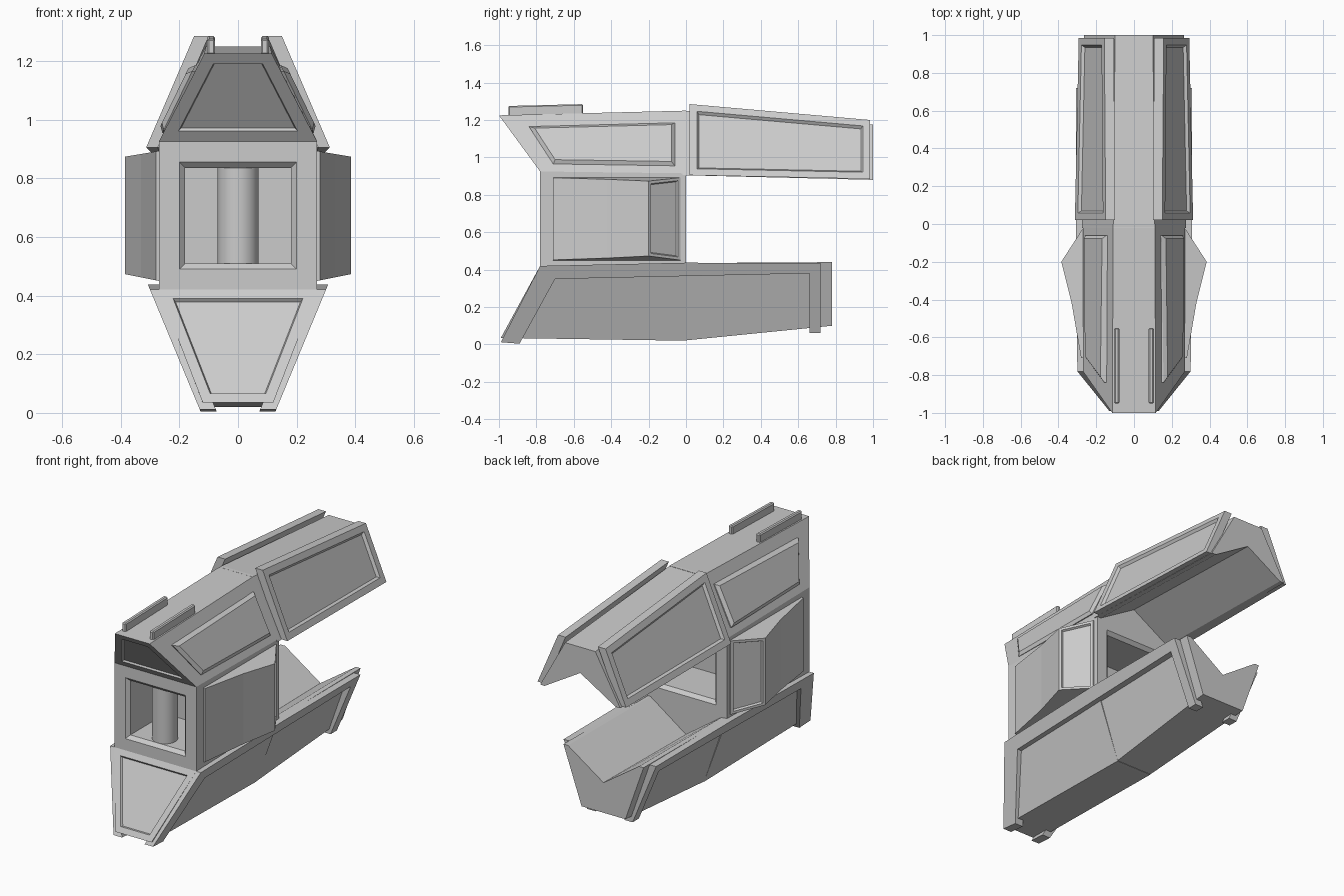
import bpy, bmesh

if "Cube" in bpy.data.objects:
    bpy.data.objects.remove(bpy.data.objects["Cube"])


def loft(name, loops, insets=None, mirror=False, bevel=0):
    """Skin matching loops. Faces: 0/1 are the end caps, then sides loop by loop."""
    bm = bmesh.new()
    rings = [[bm.verts.new(p) for p in loop] for loop in loops]
    n = len(rings[0])
    faces = [bm.faces.new(rings[0]), bm.faces.new(rings[-1])]
    for a, b in zip(rings, rings[1:]):
        for i in range(n):
            j = (i + 1) % n
            faces.append(bm.faces.new((a[i], a[j], b[j], b[i])))
    bmesh.ops.recalc_face_normals(bm, faces=bm.faces)
    for idx, steps in (insets or {}).items():
        for thick, depth in steps:
            faces[idx].normal_update()
            bmesh.ops.inset_individual(bm, faces=[faces[idx]], thickness=thick,
                                       depth=depth, use_even_offset=True)
    me = bpy.data.meshes.new(name)
    bm.to_mesh(me)
    bm.free()
    ob = bpy.data.objects.new(name, me)
    bpy.context.collection.objects.link(ob)
    if bevel:
        m = ob.modifiers.new("Bevel", 'BEVEL')
        m.width, m.segments = bevel, 1
    if mirror:
        ob.modifiers.new("Mirror", 'MIRROR')
    return ob


def side_slab(name, outline, xf, t, steps=()):
    """Plate on both flanks: (y, z) outline, outer surface x = xf(y, z), thickness t."""
    inner = [(xf(y, z) - t, y, z) for y, z in outline]
    outer = [(xf(y, z), y, z) for y, z in outline]
    return loft(name, [inner, outer], {1: steps} if steps else None, mirror=True)


def level(w_front, w_back, y_front, z_front, z_back):
    return [(-w_front, y_front, z_front), (w_front, y_front, z_front),
            (w_back, 0, z_back), (-w_back, 0, z_back)]


# Main body: stacked levels with front/back window recesses and sunken nose panels
loft("main_body", [
    level(.12, .12, -.99, .035, .02),
    level(.27, .27, -.78, .42, .43),
    level(.27, .27, -.78, .925, .915),
    level(.115, .11, -1, 1.225, 1.25),
], {
    2: [(.035, 0), (.006, -.012)],
    6: [(.07, 0), (.02, -.02), (0, -.33)],
    8: [(.07, 0), (.02, -.02), (0, -.27)],
    10: [(.045, 0), (.006, -.01)],
})

# Column inside the front window
bpy.ops.mesh.primitive_cylinder_add(vertices=32, radius=.07, depth=.42, location=(0, -.69, .67))
bpy.context.object.name = "window_column"
bpy.ops.object.shade_smooth_by_angle()


# Lower rear arm with V trough on top
def lower_section(y, wb, zb, zt, zv):
    half = [(.235, zt), (.265, zt), (wb, zb)]
    pts = [(0, zv)] + half + [(-x, z) for x, z in reversed(half)]
    return [(x, y, z) for x, z in pts]


loft("lower_arm", [lower_section(-.02, .12, .02, .435, .27),
                   lower_section(.78, .145, .1, .44, .28)])


# Upper rear arm with inverted V trough underneath
def upper_section(y, wb, wt, zb, zt, zv):
    half = [(wb - .03, zb), (wb, zb), (wt, zt)]
    pts = [(0, zv)] + half + [(-x, z) for x, z in reversed(half)]
    return [(x, y, z) for x, z in pts]


loft("upper_arm", [upper_section(-.02, .275, .11, .905, 1.25, 1.05),
                   upper_section(1, .265, .1, .88, 1.175, 1.02)])

# Raised, framed plates on the upper arm
side_slab("upper_arm_plate", [(.02, 1.285), (.985, 1.2), (.985, .885), (.02, .905)],
          lambda y, z: .305 - .03 * y - .43 * (z - .925), .05,
          [(.038, 0), (.012, -.015)])

# U-shaped rim along the lower hull
side_slab("lower_hull_rim",
          [(-.78, .42), (-.99, .012), (-.89, .004), (-.7, .35), (.66, .38),
           (.66, .06), (.72, .06), (.72, .435), (0, .437)],
          lambda y, z: .30 - .415 * (.42 - z), .055)

# Raised panels on the upper body flanks
side_slab("upper_body_panel", [(-.84, 1.165), (-.06, 1.185), (-.06, .955), (-.71, .965)],
          lambda y, z: .275 - .485 * (z - .92), .03, [(.018, .016)])

# Side pods with a sunken rear vent
pod = [(.26, -.03), (.275, -.03), (.385, -.2), (.33, -.42), (.28, -.71), (.26, -.71)]
loft("side_pod", [[(x, y, .45 + .2 * (x - .27)) for x, y in pod],
                  [(x, y, .893 - .17 * (x - .27)) for x, y in pod]],
     {3: [(.015, 0), (.006, -.012)]}, mirror=True)

# Roof rails
rail = [(.078, 0), (.105, 0), (.105, 1), (.078, 1)]
loft("roof_rail", [[(x, -.95, 1.215 + .06 * k) for x, k in rail],
                   [(x, -.55, 1.225 + .06 * k) for x, k in rail]],
     mirror=True, bevel=.006)
